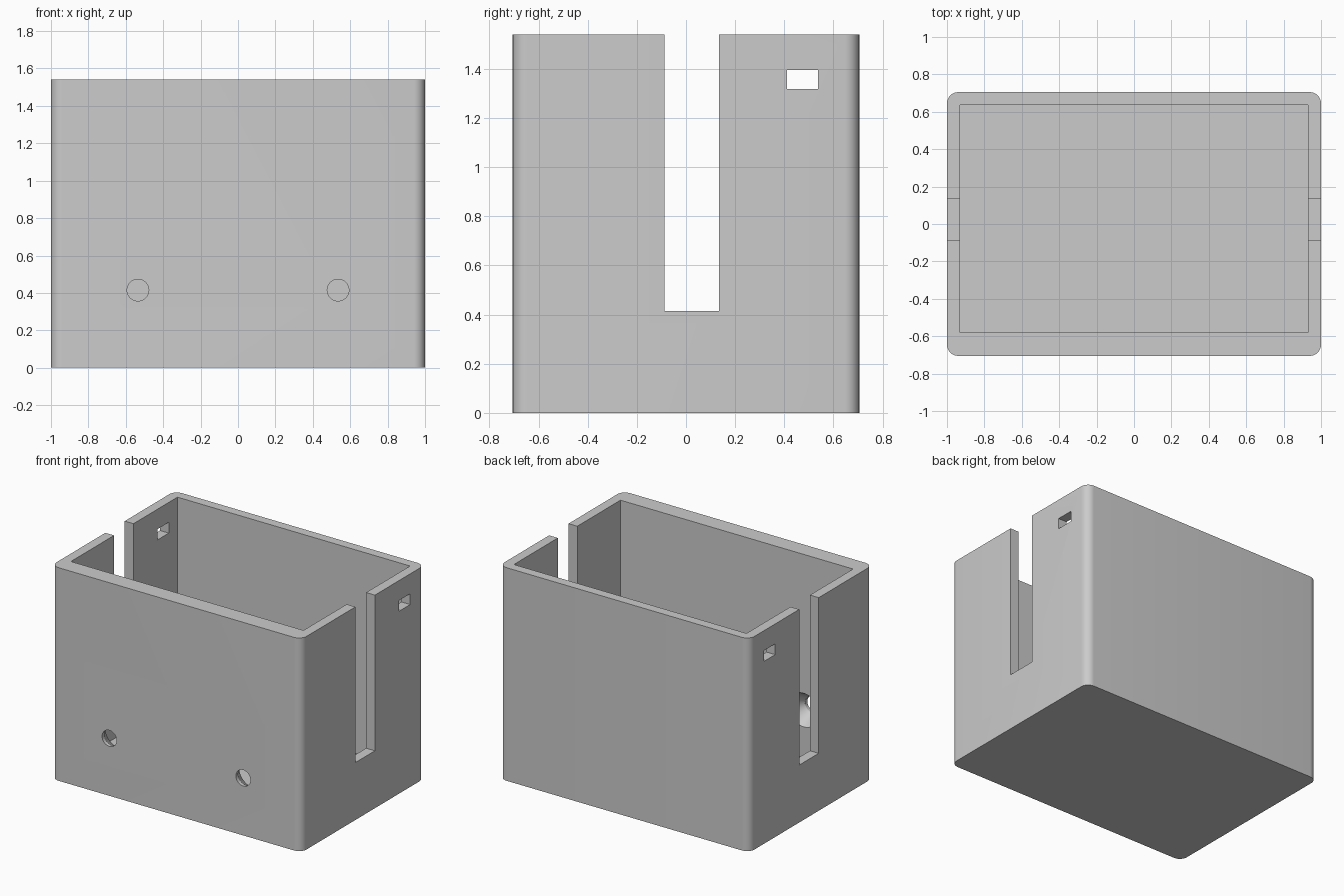
import bpy, math

cube = bpy.data.objects.get("Cube")
if cube:
    bpy.data.objects.remove(cube, do_unlink=True)

W, D, H = 2.0, 1.41, 1.54      # outer size
WALL, FLOOR = 0.07, 0.07
HOLE_X, HOLE_Z, HOLE_R = 0.535, 0.415, 0.058

grey = bpy.data.materials.new("plain grey")
grey.use_nodes = True
grey.diffuse_color = (0.6, 0.6, 0.6, 1)
grey.node_tree.nodes["Principled BSDF"].inputs["Base Color"].default_value = (0.6, 0.6, 0.6, 1)


def box(name, x, y, z):
    """Box spanning the three (low, high) ranges."""
    mid = [(a + b) / 2 for a, b in (x, y, z)]
    bpy.ops.mesh.primitive_cube_add(size=1, location=mid)
    ob = bpy.context.object
    ob.name = name
    ob.scale = [b - a for a, b in (x, y, z)]
    bpy.ops.object.transform_apply(location=False, rotation=False, scale=True)
    ob.data.materials.append(grey)
    return ob


def round_cutter(name, x, y, r_front, r_back):
    """Round cutter running along y, with its own radius at each end."""
    bpy.ops.mesh.primitive_cone_add(
        vertices=48, radius1=r_back, radius2=r_front, depth=y[1] - y[0],
        location=(x, sum(y) / 2, HOLE_Z), rotation=(math.pi / 2, 0, 0))
    ob = bpy.context.object
    ob.name = name
    ob.data.materials.append(grey)
    return ob


# Outer block with rounded upright corners
case = box("open_case", (-W / 2, W / 2), (-D / 2, D / 2), (0, H))
weights = case.data.attributes.new("bevel_weight_edge", "FLOAT", "EDGE")
for edge in case.data.edges:
    a, b = (case.data.vertices[i].co for i in edge.vertices)
    weights.data[edge.index].value = float(abs(a.z - b.z) > 0.5)
bevel = case.modifiers.new("rounded corners", "BEVEL")
bevel.limit_method = "WEIGHT"
bevel.width = 0.06
bevel.segments = 8

# Cavity, with a thicker front wall
inner_front = -0.58
cutters = [
    box("cavity_cutter", (-W / 2 + WALL, W / 2 - WALL), (inner_front, 0.637), (FLOOR, H + 0.2)),
    # Tall slots and small windows through both side walls
    box("slot_cutter", (-1.2, 1.2), (-0.087, 0.135), (0.415, H + 0.3)),
    box("window_cutter", (-1.3, 1.3), (0.41, 0.538), (1.318, 1.396)),
]

# Screw holes in the front wall, countersunk from the inside
for side, s in (("right", -1), ("left", 1)):
    cutters.append(round_cutter(side + "_hole_cutter", s * HOLE_X, (-0.8, -0.5), HOLE_R, HOLE_R))
    cutters.append(round_cutter(side + "_countersink_cutter", s * HOLE_X,
                                (inner_front - 0.1, inner_front + 0.001), HOLE_R + 0.0005, 0.122))

for cutter in cutters:
    cut = case.modifiers.new(cutter.name, "BOOLEAN")
    cut.operation = "DIFFERENCE"
    cut.solver = "EXACT"
    cut.object = cutter

# Apply the cuts, then drop the cutters
bpy.ops.object.select_all(action="DESELECT")
case.select_set(True)
bpy.context.view_layer.objects.active = case
for name in [m.name for m in case.modifiers]:
    bpy.ops.object.modifier_apply(modifier=name)
for cutter in cutters:
    bpy.data.objects.remove(cutter, do_unlink=True)
bpy.ops.object.shade_smooth_by_angle(angle=math.radians(30))
